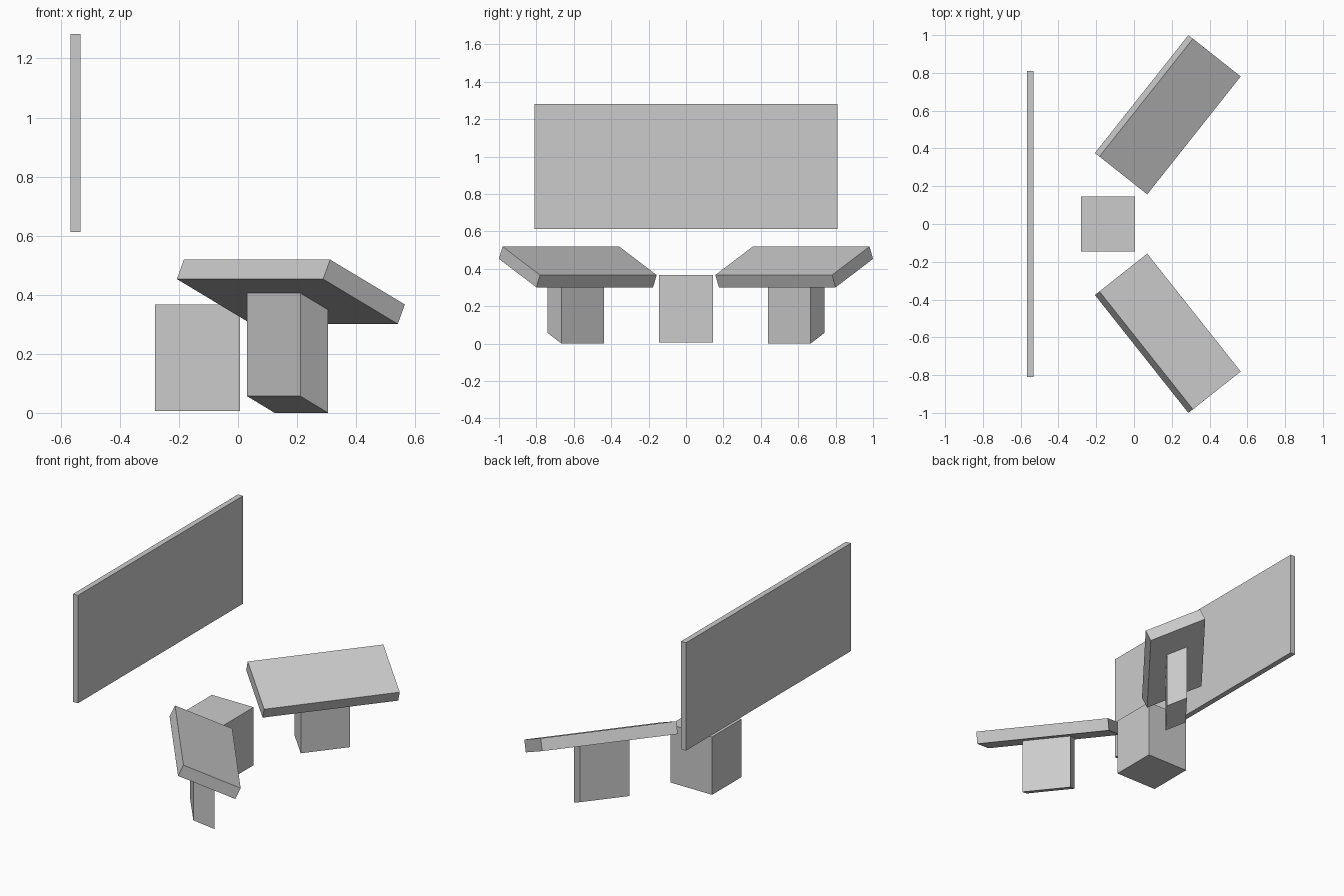
import bpy, bmesh
from mathutils import Matrix, Vector

if "Cube" in bpy.data.objects:
    bpy.data.objects.remove(bpy.data.objects["Cube"])


def block(name, corner, u, v, w):
    """Box (possibly slanted) spanned by three edge vectors from one corner."""
    u, v, w = Vector(u), Vector(v), Vector(w)
    mat = Matrix((u, v, w)).transposed().to_4x4()
    mat.translation = Vector(corner) + (u + v + w) / 2
    bm = bmesh.new()
    bmesh.ops.create_cube(bm, size=1, matrix=mat)
    bmesh.ops.recalc_face_normals(bm, faces=bm.faces)
    mesh = bpy.data.meshes.new(name)
    bm.to_mesh(mesh)
    bm.free()
    obj = bpy.data.objects.new(name, mesh)
    bpy.context.collection.objects.link(obj)
    return obj


# Upright back panel and central box
block("back_panel", (-0.567, -0.81, 0.612), (0.034, 0, 0), (0, 1.62, 0), (0, 0, 0.67))
block("centre_box", (-0.281, -0.145, 0.007), (0.287, 0, 0), (0, 0.29, 0), (0, 0, 0.36))

# Tilted slab on a slanted-ended pedestal, mirrored front to back
for side, s in (("front", 1), ("back", -1)):
    block(side + "_slab", (-0.207, -0.376 * s, 0.453),
          (0.495, -0.624 * s, 0), (0.253, 0.2 * s, -0.152), (0.024, 0.019 * s, 0.066))
    block(side + "_pedestal", (0.03, -0.513 * s, 0.057),
          (0.181, -0.227 * s, 0), (0.094, 0.074 * s, -0.057), (0, 0, 0.351))
